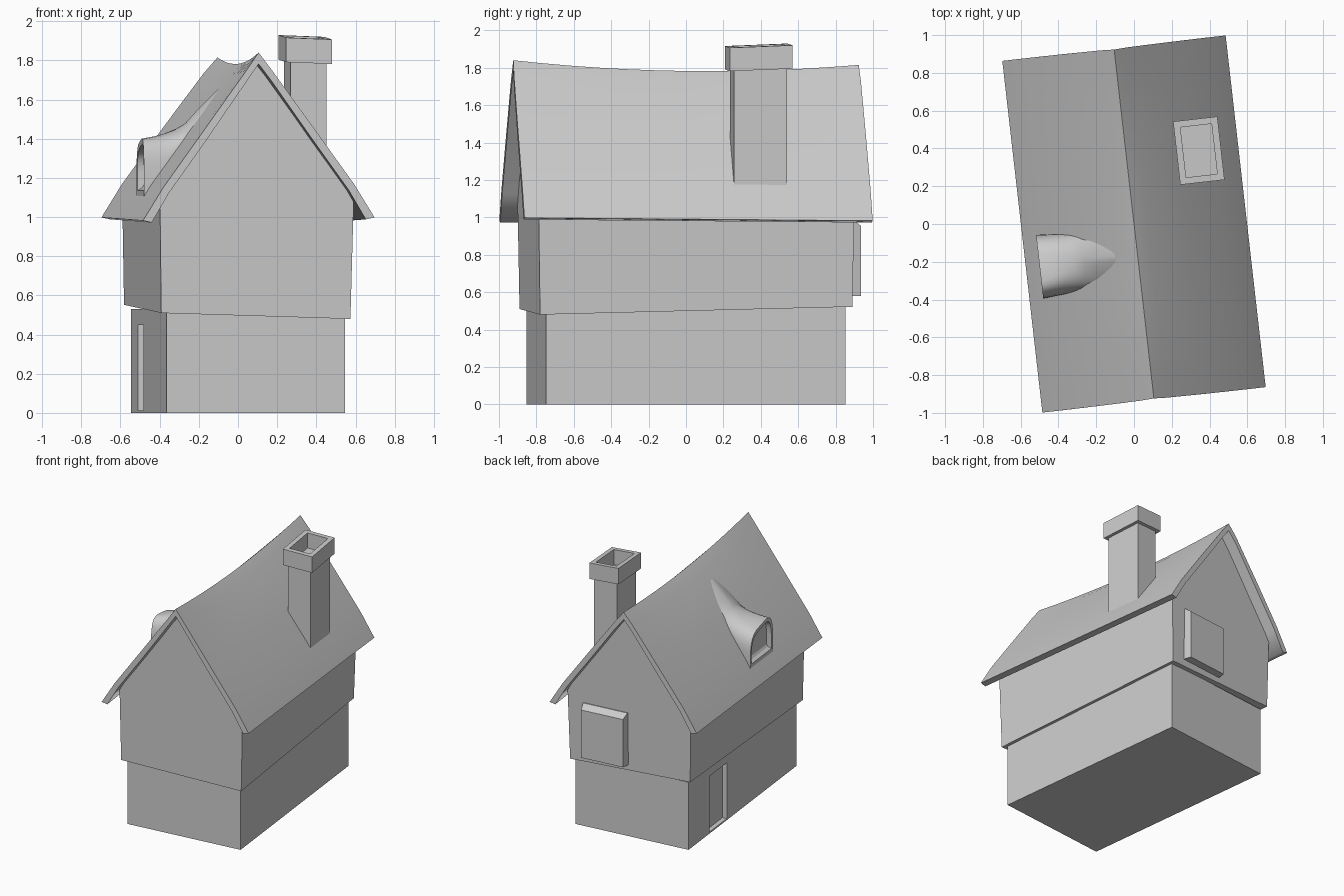
import bpy, bmesh, math
from mathutils import Matrix

if "Cube" in bpy.data.objects:
    bpy.data.objects.remove(bpy.data.objects["Cube"])

TURN = Matrix.Rotation(math.radians(6.5), 4, 'Z')   # whole house is turned a little


def loft(name, rings, smooth=None):
    """Skin closed rings of points, cap both ends, turn into place."""
    bm = bmesh.new()
    vs = [[bm.verts.new(p) for p in r] for r in rings]
    n = len(rings[0])
    for a, b in zip(vs, vs[1:]):
        for i in range(n):
            j = (i + 1) % n
            bm.faces.new((a[i], a[j], b[j], b[i]))
    bm.faces.new(vs[0])
    bm.faces.new(vs[-1])
    bmesh.ops.recalc_face_normals(bm, faces=bm.faces)
    bm.transform(TURN)
    me = bpy.data.meshes.new(name)
    bm.to_mesh(me)
    bm.free()
    ob = bpy.data.objects.new(name, me)
    bpy.context.collection.objects.link(ob)
    if smooth:
        bpy.ops.object.select_all(action='DESELECT')
        bpy.context.view_layer.objects.active = ob
        ob.select_set(True)
        bpy.ops.object.shade_smooth_by_angle(angle=math.radians(smooth))
    return ob


def rect(cx, cy, w, d, z, tx=0, ty=0):
    return [(cx + sx * w / 2, cy + sy * d / 2, z + tx * sx * w / 2 + ty * sy * d / 2)
            for sx, sy in ((-1, -1), (1, -1), (1, 1), (-1, 1))]


# ground floor with a recessed door in the left wall
ground = loft("ground_floor", [rect(0, 0, .916, 1.61, 0), rect(0, 0, .916, 1.61, .53)])
cutter = loft("door_cutter", [rect(-.47, .365, .095, .26, .012), rect(-.47, .365, .095, .26, .45)])
cutter.hide_render = True
cutter.hide_set(True)
cut = ground.modifiers.new("door_recess", 'BOOLEAN')
cut.object = cutter
cut.operation = 'DIFFERENCE'
cut.solver = 'EXACT'

# upper floor: gabled prism, flared towards the top, slightly tilted underside
walls = []
for s in (-1, 1):
    b = .516 + .021 * s
    walls.append([(-.49, .84 * s, b + .015), (.482, .84 * s, b - .015), (.498, .85 * s, 1.09),
                  (0, .85 * s, 1.78), (-.498, .85 * s, 1.09)])
loft("upper_floor", walls)

# roof: thick profile swept front to back with a sagging ridge
top = [(.595, .99), (.49, 1.16), (.28, 1.452), (.07, 1.743), (0, 1.84)]
under = [(.55, .98), (.462, 1.13), (.27, 1.398), (.07, 1.685), (0, 1.782)]
weight = [0, 0, .15, .5, 1]
rings = []
for k in range(13):
    t = k / 12
    y = -.937 + 1.874 * t
    sag = -.045 * (1 - (2 * t - 1) ** 2) - .025 * t
    tilt = .008 * (2 * t - 1)

    def line(pts, side):
        return [(side * x, y * (1 - .008 * w), z + sag * w - side * tilt * (1 - w))
                for (x, z), w in zip(pts, weight)]
    rings.append(line(top, 1) + line(top, -1)[-2::-1] + line(under, -1) + line(under, 1)[-2::-1])
loft("roof", rings, 80)

# chimney: shaft, collar and hollow flue in one skin
cx, cy, tilt = .385, .347, (-.04, .04)
loft("chimney", [rect(cx, cy, .184, .286, 1.1),
                 rect(cx, cy, .184, .286, 1.793, *tilt),
                 rect(cx, cy, .236, .337, 1.793, *tilt),
                 rect(cx, cy, .236, .337, 1.918, *tilt),
                 rect(cx, cy, .166, .267, 1.918, *tilt),
                 rect(cx, cy, .166, .267, 1.80, *tilt)])


# dormer hood that melts into the left roof slope
def arch(x, base, peak, half, p, lean=0.0):
    pts = []
    for i in range(17):
        a = math.pi * i / 16
        c, s = math.cos(a), max(math.sin(a), 0)
        u = math.copysign(abs(c) ** p, c)
        h = s ** p
        pts.append((x, -.168 + half * u, base + (peak - base) * h - lean * u * h))
    return pts


loft("dormer_hood", [arch(-.485, 1.155, 1.355, .14, .5, .03),
                     arch(-.52, 1.135, 1.36, .148, .5, .03),
                     arch(-.522, 1.10, 1.39, .17, .5, .03),
                     arch(-.46, 1.16, 1.405, .165, .6, .025),
                     arch(-.40, 1.24, 1.425, .16, .75, .015),
                     arch(-.34, 1.33, 1.45, .15, .9),
                     arch(-.29, 1.40, 1.478, .14, 1.2),
                     arch(-.23, 1.48, 1.545, .13, 1.4),
                     arch(-.12, 1.61, 1.655, .10, 1.5)], 50)

# shuttered window box on the back gable, with bevelled top and sides
loft("back_window", [[(.01, .83, .58), (.37, .83, .58), (.37, .83, .99), (.01, .83, .99)],
                     [(.01, .855, .58), (.37, .855, .58), (.37, .855, .99), (.01, .855, .99)],
                     [(.022, .90, .58), (.36, .90, .58), (.36, .90, .955), (.022, .90, .955)]])
